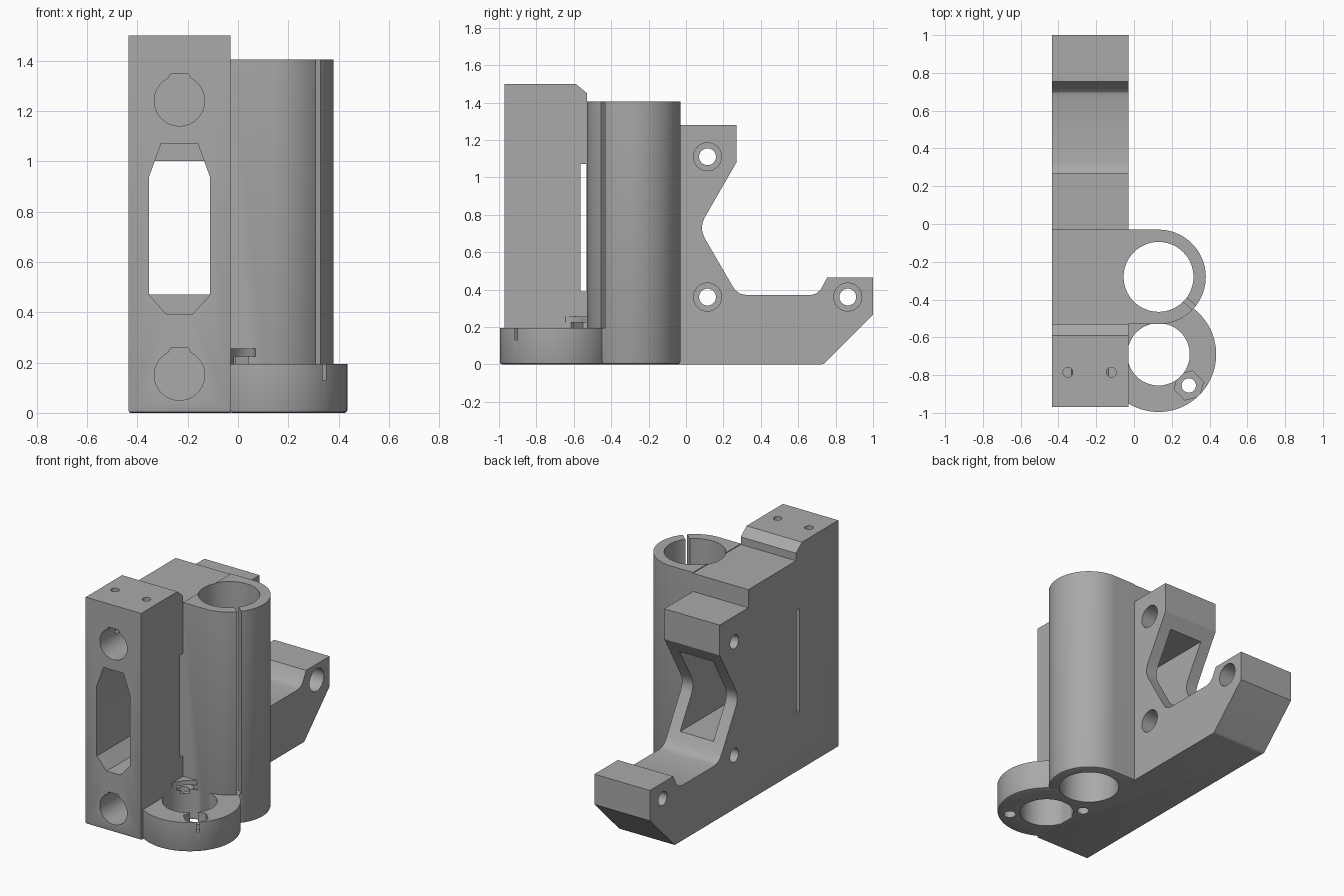
import bpy, bmesh
from math import cos, sin, radians

cube = bpy.data.objects.get("Cube")
if cube:
    bpy.data.objects.remove(cube)

grey = bpy.data.materials.new("plain grey")
grey.use_nodes = True
grey.diffuse_color = (0.4, 0.4, 0.4, 1)
grey.node_tree.nodes["Principled BSDF"].inputs["Base Color"].default_value = (0.4, 0.4, 0.4, 1)

LEFT, RIGHT = -0.435, -0.03      # side walls of the main block
TUBE, RING = (0.13, -0.28), (0.13, -0.69)
MID = (LEFT + RIGHT) / 2


def prism(name, points, axis, a, b, bevel=0):
    """Extrude a closed profile along an axis from a to b."""
    place = {"x": lambda p, t: (t, p[0], p[1]),
             "y": lambda p, t: (p[0], t, p[1]),
             "z": lambda p, t: (p[0], p[1], t)}[axis]
    bm = bmesh.new()
    lower = [bm.verts.new(place(p, a)) for p in points]
    upper = [bm.verts.new(place(p, b)) for p in points]
    bm.faces.new(lower)
    bm.faces.new(upper)
    n = len(points)
    for i in range(n):
        j = (i + 1) % n
        bm.faces.new((lower[i], lower[j], upper[j], upper[i]))
    bmesh.ops.recalc_face_normals(bm, faces=bm.faces)
    if bevel:  # soften the outer bottom edges, but not the seam between parts
        edges = [e for e in bm.edges
                 if all(abs(v.co.z) < 1e-4 for v in e.verts)
                 and not all(abs(v.co.x - RIGHT) < 1e-4 for v in e.verts)]
        bmesh.ops.bevel(bm, geom=edges, offset=bevel, segments=2, profile=0.5, affect="EDGES")
    mesh = bpy.data.meshes.new(name)
    bm.to_mesh(mesh)
    bm.free()
    mesh.materials.append(grey)
    obj = bpy.data.objects.new(name, mesh)
    bpy.context.collection.objects.link(obj)
    return obj


def arc(centre, r, start=0, end=360, n=64):
    """Points on an arc; a full turn leaves out the repeated last point."""
    count = n if end - start == 360 else n + 1
    return [(centre[0] + r * cos(radians(start + (end - start) * i / n)),
             centre[1] + r * sin(radians(start + (end - start) * i / n))) for i in range(count)]


def cut(targets, points, axis, a, b):
    """Subtract a prism from each target."""
    cutter = prism("cutter", points, axis, a, b)
    cutter.hide_render = True
    for obj in targets:
        mod = obj.modifiers.new("cut", "BOOLEAN")
        mod.operation, mod.solver, mod.object = "DIFFERENCE", "EXACT", cutter
        bpy.context.view_layer.objects.active = obj
        bpy.ops.object.modifier_apply(modifier=mod.name)
    bpy.data.objects.remove(cutter)


# Main block with the motor bracket arm, from its side profile
side = [(-0.97, 0), (-0.97, 1.5), (-0.59, 1.5), (-0.53, 1.45), (-0.53, 1.4), (-0.03, 1.4),
        (-0.03, 1.28), (0.27, 1.28), (0.27, 1.08), (0.10, 0.785), (0.088, 0.755),
        (0.085, 0.73), (0.088, 0.705), (0.10, 0.675), (0.245, 0.425), (0.265, 0.395),
        (0.29, 0.378), (0.325, 0.37), (0.665, 0.37), (0.695, 0.378), (0.72, 0.4),
        (0.755, 0.465), (1.0, 0.465), (1.0, 0.265), (0.735, 0)]
block = prism("main_block", side, "x", LEFT, RIGHT, 0.01)

# Bearing tube blended into the block
tube = prism("bearing_tube", arc(TUBE, 0.25, -90, 90, 48) + [(RIGHT, -0.03), (RIGHT, -0.53)],
             "z", 0, 1.405, 0.015)

# Nut ring at the foot, trimmed at the block wall
ring = prism("nut_ring", arc(RING, 0.305, -121.6, 121.6, 64), "z", 0, 0.195, 0.012)

# Small corner tab holding a captive nut
tab = prism("nut_tab", [(RIGHT, -0.53), (RIGHT, -0.645), (0.07, -0.53)], "z", 0.225, 0.255)
stub = prism("nut_tab_support", [(RIGHT, -0.6), (RIGHT, -0.65), (-0.01, -0.62)], "z", 0.19, 0.225)

# Bores of the tube and the ring
cut([block, tube, ring], arc(TUBE, 0.185), "z", -0.1, 1.6)
cut([ring, tab, stub], arc(RING, 0.165), "z", -0.1, 0.3)

# Clamping slit in the tube
c, s = cos(radians(-41)), sin(radians(-41))
slit = [(TUBE[0] + u * c - v * s, TUBE[1] + u * s + v * c)
        for u, v in ((0.1, -0.014), (0.3, -0.014), (0.3, 0.014), (0.1, 0.014))]
cut([tube], slit, "z", 0.195, 1.6)

# Window: eight-sided in front, rectangular behind, with a belt slot between
window = [(MID + x, z) for x, z in ((-0.122, 0.47), (-0.05, 0.39), (0.05, 0.39), (0.122, 0.47),
                                    (0.122, 0.935), (0.073, 1.07), (-0.073, 1.07), (-0.122, 0.935))]
cut([block], window, "y", -1.1, -0.53)
cut([block], [(MID - 0.122, 0.47), (MID + 0.122, 0.47), (MID + 0.122, 1.0), (MID - 0.122, 1.0)],
    "y", -0.56, 0.5)
cut([block], [(-0.565, 0.39), (-0.531, 0.39), (-0.531, 1.07), (-0.565, 1.07)], "x", -0.6, 0.1)

# Blind rod sockets with a flat relief on top
for z in (0.15, 1.24):
    socket = arc((MID, z), 0.1, 117, 423, 48) + [(MID + 0.035, z + 0.107), (MID - 0.035, z + 0.107)]
    cut([block], socket, "y", -1.1, -0.56)

# Clamp screw holes in the top of the front column
for x in (-0.35, -0.12):
    cut([block], arc((x, -0.785), 0.026, n=24), "z", 1.22, 1.6)

# Bracket screw holes with counterbores
for y, z in ((0.115, 1.11), (0.115, 0.36), (0.865, 0.36)):
    cut([block], arc((y, z), 0.045, n=32), "x", -0.6, 0.1)
    cut([block], arc((y, z), 0.075, n=32), "x", -0.18, 0.1)

# Ring screw holes with six-sided nut pockets
for centre, base, top, parts in (((0.29, -0.855), 0.13, 0.3, [ring]),
                                 ((-0.03, -0.53), 0.17, 0.225, [block, ring, tube])):
    cut(parts, arc(centre, 0.038, n=24), "z", -0.1, 0.25)
    cut(parts, arc(centre, 0.08, 15, 375, 6), "z", base, top)

# Smooth the curved walls and keep the edges crisp
for obj in bpy.context.view_layer.objects:
    obj.select_set(obj in (block, tube, ring, tab, stub))
bpy.context.view_layer.objects.active = block
bpy.ops.object.shade_smooth_by_angle(angle=radians(25))
